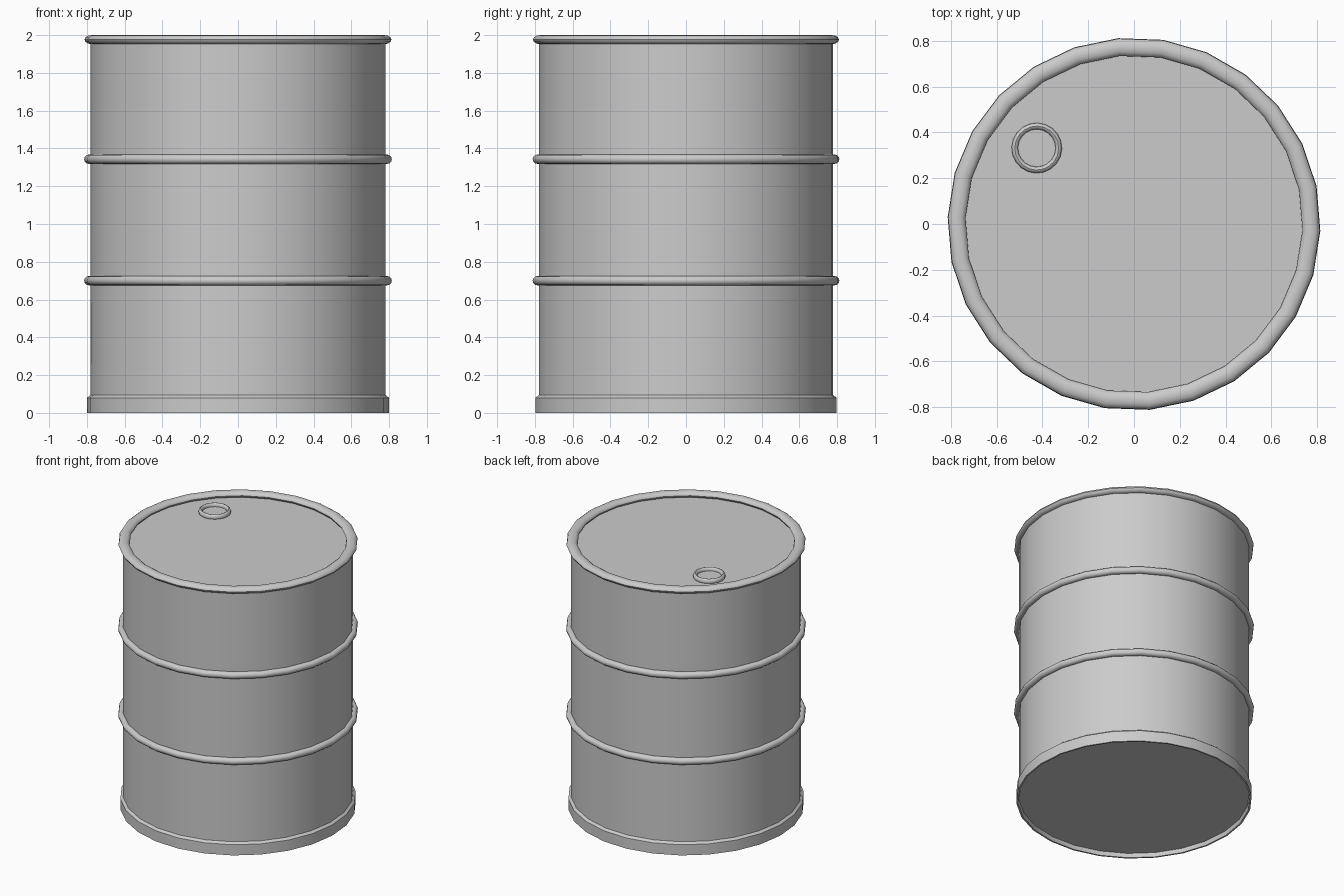
import bpy
import bmesh
import math
from mathutils import Matrix

cube = bpy.data.objects.get("Cube")
if cube:
    bpy.data.objects.remove(cube, do_unlink=True)

SIDES = 26
PHASE = math.radians(-2.1)

steel = bpy.data.materials.new("grey steel")
steel.use_nodes = True
COLOUR = (0.6, 0.6, 0.6, 1)
steel.diffuse_color = COLOUR
steel.node_tree.nodes["Principled BSDF"].inputs["Base Color"].default_value = COLOUR


def lathe(name, profile, sides=SIDES, closed=False, centre=(0, 0)):
    """Spin a (radius, z) profile around a vertical axis."""
    bm = bmesh.new()
    rings = []
    for r, z in profile:
        if r == 0:
            rings.append([bm.verts.new((0, 0, z))] * sides)
            continue
        angles = [PHASE + math.tau * i / sides for i in range(sides)]
        rings.append([bm.verts.new((r * math.cos(a), r * math.sin(a), z)) for a in angles])
    pairs = list(zip(rings, rings[1:]))
    if closed:
        pairs.append((rings[-1], rings[0]))
    for low, high in pairs:
        for i in range(sides):
            j = (i + 1) % sides
            corners = dict.fromkeys((low[i], low[j], high[j], high[i]))
            bm.faces.new(list(corners))
    bmesh.ops.recalc_face_normals(bm, faces=bm.faces)
    bm.transform(Matrix.Translation((*centre, 0)))
    mesh = bpy.data.meshes.new(name)
    bm.to_mesh(mesh)
    bm.free()
    mesh.materials.append(steel)
    obj = bpy.data.objects.new(name, mesh)
    bpy.context.collection.objects.link(obj)
    bpy.ops.object.select_all(action="DESELECT")
    obj.select_set(True)
    bpy.context.view_layer.objects.active = obj
    bpy.ops.object.shade_smooth_by_angle(angle=math.radians(40))
    return obj


def hoop(name, radius, z, half_width, half_height, sides=SIDES, centre=(0, 0)):
    """Ring with a rounded cross-section."""
    steps = [math.tau * i / 12 for i in range(12)]
    profile = [(radius + half_width * math.cos(a), z + half_height * math.sin(a)) for a in steps]
    return lathe(name, profile, sides, True, centre)


# Drum shell with flat lid and recessed underside
lathe("drum_body", [(0, 0.03), (0.782, 0.03), (0.782, 1.952), (0, 1.952)])

# Base band, open underneath
lathe("base_band", [(0.788, 0), (0.8, 0), (0.8, 0.08), (0.782, 0.094), (0.782, 0.03)], closed=True)

# Rolling hoops and top rim
hoop("lower_hoop", 0.789, 0.70, 0.026, 0.025)
hoop("upper_hoop", 0.789, 1.343, 0.026, 0.025)
hoop("top_rim", 0.775, 1.976, 0.038, 0.024)

# Filler cap near the back of the lid
CAP = (-0.425, 0.332)
hoop("filler_ring", 0.096, 1.962, 0.014, 0.02, 20, CAP)
lathe("filler_plug", [(0, 1.958), (0.09, 1.958), (0.09, 1.94), (0, 1.94)], 20, centre=CAP)
